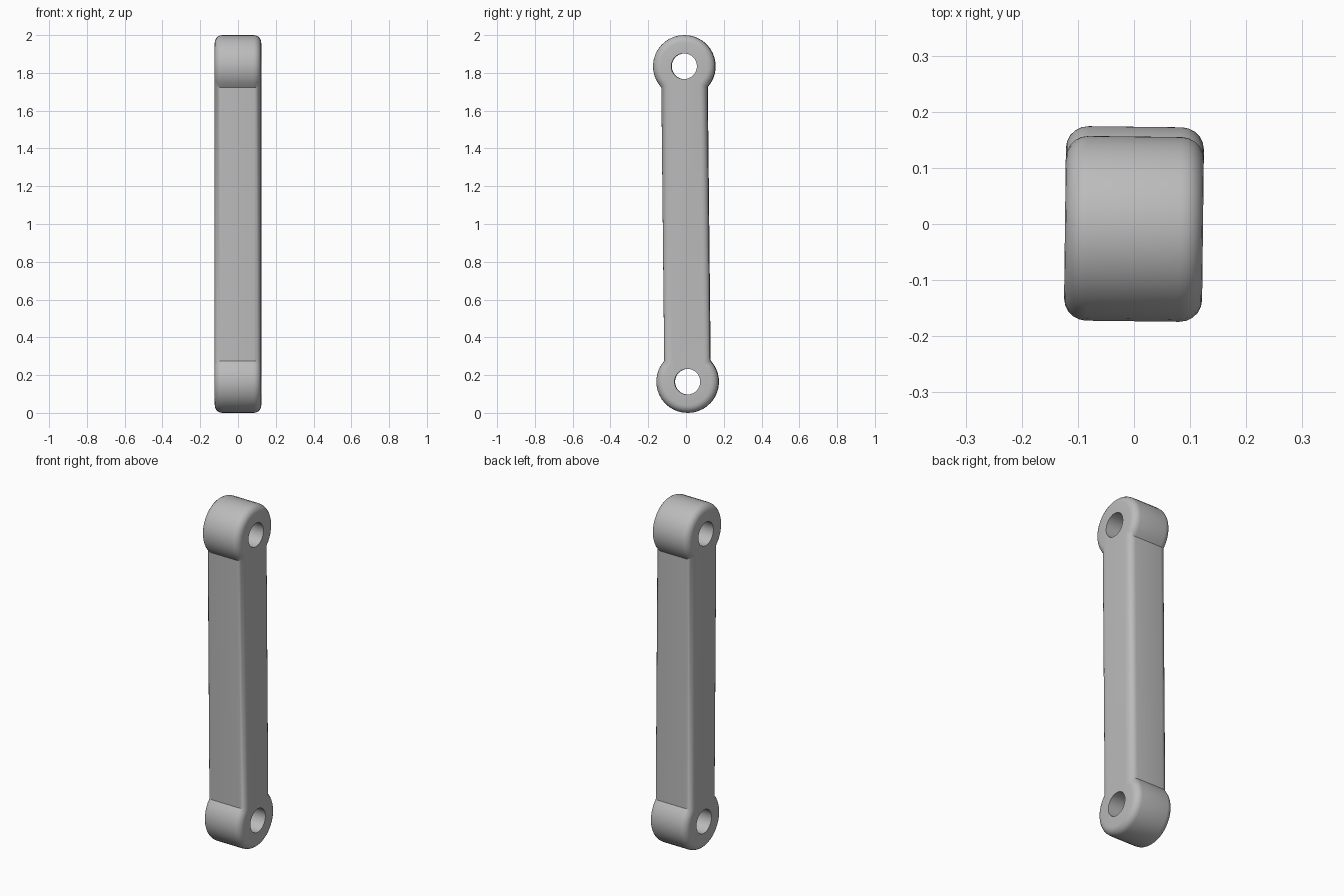
import bpy, bmesh
from math import sin, cos, asin, pi
from mathutils import Matrix

if "Cube" in bpy.data.objects:
    bpy.data.objects.remove(bpy.data.objects["Cube"])

EYE_R, BAR_HALF, HOLE_R = 0.165, 0.122, 0.068
HALF_WIDTH, ROUND = 0.123, 0.04
PIN_Z = 0.835          # pin centres above and below the middle
ARC, ROUND_STEPS = 28, 5

grey = bpy.data.materials.new("grey metal")
grey.use_nodes = True
colour = (0.5, 0.5, 0.5, 1)
grey.diffuse_color = colour
grey.node_tree.nodes["Principled BSDF"].inputs["Base Color"].default_value = colour


def outline(inset):
    """Side profile of the link (y, z), drawn in by the inset."""
    r = EYE_R - inset
    start = asin((BAR_HALF - inset) / r) - pi / 2
    angles = [start + (pi - 2 * start) * i / ARC for i in range(ARC + 1)]
    # the sine of the half-gap places the arc ends on the bar sides
    top = [(r * cos(a), PIN_Z + r * sin(a)) for a in
           [-pi / 2 + (start + pi / 2) + (2 * pi - 2 * (start + pi / 2)) * i / ARC
            for i in range(len(angles))]]
    return top + [(-y, -z) for y, z in top]


# Rounded link body, stacked across its width
bm = bmesh.new()
steps = [pi / 2 * i / ROUND_STEPS for i in range(ROUND_STEPS + 1)]
layers = [(-HALF_WIDTH + ROUND * (1 - sin(a)), ROUND * (1 - cos(a))) for a in reversed(steps)]
layers += [(-x, d) for x, d in reversed(layers)]
rings = [[bm.verts.new((x, y, z)) for y, z in outline(d)] for x, d in layers]
for a, b in zip(rings, rings[1:]):
    for i in range(len(a)):
        j = (i + 1) % len(a)
        bm.faces.new((a[i], a[j], b[j], b[i]))
bm.faces.new(rings[0])
bm.faces.new(rings[-1])
bmesh.ops.recalc_face_normals(bm, faces=bm.faces)
mesh = bpy.data.meshes.new("link_arm")
bm.to_mesh(mesh)
bm.free()
mesh.materials.append(grey)
link = bpy.data.objects.new("link_arm", mesh)
bpy.context.collection.objects.link(link)

# Pin holes through both eyes
for z in (PIN_Z, -PIN_Z):
    bpy.ops.mesh.primitive_cylinder_add(vertices=32, radius=HOLE_R, depth=1,
                                        location=(0, 0, z), rotation=(0, pi / 2, 0))
    cutter = bpy.context.object
    cutter.name = "hole_cutter"
    cutter.hide_render = True
    cutter.data.materials.append(grey)
    cut = link.modifiers.new("pin_hole", "BOOLEAN")
    cut.operation, cut.solver, cut.object = "DIFFERENCE", "EXACT", cutter
    bpy.ops.object.select_all(action="DESELECT")
    link.select_set(True)
    bpy.context.view_layer.objects.active = link
    bpy.ops.object.modifier_apply(modifier=cut.name)
    bpy.data.objects.remove(cutter)

# Slight lean and twist, then stand on the ground
mesh.transform(Matrix.Translation((0, 0, 1)) @ Matrix.Rotation(-0.012, 4, "Z")
               @ Matrix.Rotation(0.0105, 4, "X"))
bpy.ops.object.shade_smooth_by_angle(angle=pi / 6)
